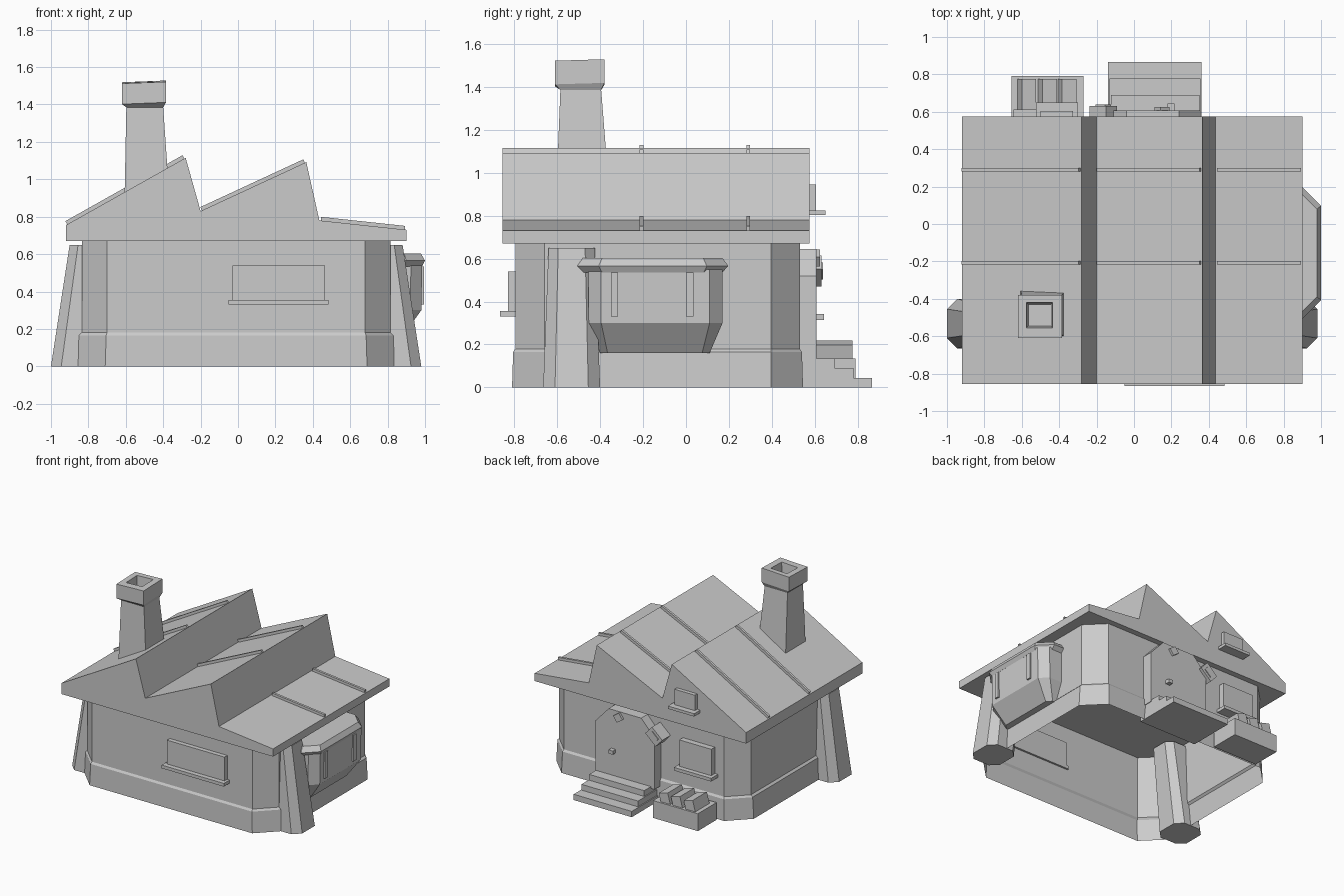
import bpy, bmesh
from math import radians
from mathutils import Vector

cube = bpy.data.objects.get("Cube")
if cube:
    bpy.data.objects.remove(cube, do_unlink=True)

GREY = (0.6, 0.6, 0.6, 1)
clay = bpy.data.materials.new("plain grey")
clay.use_nodes = True
clay.diffuse_color = GREY
clay.node_tree.nodes["Principled BSDF"].inputs["Base Color"].default_value = GREY


def loft(name, rings, start=True, end=True):
    """Skin a stack of matching point rings, with optional end caps."""
    bm = bmesh.new()
    loops = [[bm.verts.new(p) for p in ring] for ring in rings]
    n = len(loops[0])
    for a, b in zip(loops, loops[1:]):
        for i in range(n):
            j = (i + 1) % n
            bm.faces.new((a[i], a[j], b[j], b[i]))
    if start:
        bm.faces.new(loops[0][::-1])
    if end:
        bm.faces.new(loops[-1])
    bmesh.ops.recalc_face_normals(bm, faces=bm.faces)
    mesh = bpy.data.meshes.new(name)
    bm.to_mesh(mesh)
    bm.free()
    mesh.materials.append(clay)
    obj = bpy.data.objects.new(name, mesh)
    bpy.context.scene.collection.objects.link(obj)
    return obj


def rect(x0, x1, y0, y1, z):
    return [(x0, y0, z), (x1, y0, z), (x1, y1, z), (x0, y1, z)]


def octagon(x0, x1, y0, y1, c, z):
    return [(x0 + c, y0, z), (x1 - c, y0, z), (x1, y0 + c, z), (x1, y1 - c, z),
            (x1 - c, y1, z), (x0 + c, y1, z), (x0, y1 - c, z), (x0, y0 + c, z)]


def bay_ring(x1, y0, y1, c, z):
    return [(0.8, y0, z), (x1 - c, y0, z), (x1, y0 + c, z),
            (x1, y1 - c, z), (x1 - c, y1, z), (0.8, y1, z)]


def box(name, x0, x1, y0, y1, z0, z1, turn=0):
    """Box, optionally turned about its own y axis."""
    hx, hy, hz = (x1 - x0) / 2, (y1 - y0) / 2, (z1 - z0) / 2
    obj = loft(name, [rect(-hx, hx, -hy, hy, z) for z in (-hz, hz)])
    obj.location = ((x0 + x1) / 2, (y0 + y1) / 2, (z0 + z1) / 2)
    obj.rotation_euler.y = radians(turn)
    return obj


def extrude_y(name, profile, y0, y1):
    return loft(name, [[(x, y, z) for x, z in profile] for y in (y0, y1)])


# Walls: open shell with cut corners and a wider plinth
loft("walls", [
    octagon(-0.86, 0.84, -0.81, 0.545, 0.15, 0),
    octagon(-0.85, 0.83, -0.805, 0.54, 0.145, 0.165),
    octagon(-0.835, 0.815, -0.795, 0.53, 0.135, 0.18),
    octagon(-0.835, 0.815, -0.795, 0.53, 0.135, 0.68)], start=False, end=False)

# Saw-tooth roof
slopes = [((-0.92, 0.755), (-0.28, 1.115)),
          ((-0.2, 0.83), (0.365, 1.092)),
          ((0.435, 0.78), (0.9, 0.73))]
profile = [(-0.92, 0.67)] + [p for s in slopes for p in s] + [(0.9, 0.67)]
extrude_y("roof", profile, -0.855, 0.575)

# Roof battens
for a, b in slopes:
    a, b = Vector(a), Vector(b)
    run = (b - a).normalized()
    up = Vector((-run.y, run.x)) * 0.02
    a, b = a + run * 0.008, b - run * 0.008
    for y in (-0.207, 0.29):
        extrude_y("roof_batten", [a - up, b - up, b + up, a + up], y - 0.009, y + 0.009)

# Chimney with flared cap and sunken flue
chimney = loft("chimney", [
    rect(-0.607, -0.365, -0.605, -0.355, 0.88),
    rect(-0.597, -0.4, -0.585, -0.395, 1.385),
    rect(-0.62, -0.385, -0.61, -0.38, 1.41),
    rect(-0.62, -0.385, -0.61, -0.38, 1.52),
    rect(-0.575, -0.435, -0.555, -0.42, 1.52),
    rect(-0.565, -0.445, -0.545, -0.43, 1.38)])
for v in chimney.data.vertices:
    if v.co.z > 1.4:
        v.co.z += 0.04 * (v.co.x + 0.5) + 0.03 * (v.co.y + 0.5)

# Leaning buttresses on both sides
for side in (-1, 1):
    rings = [octagon(0.74, 0.99, -0.665, -0.4, 0.055, 0),
             octagon(0.67, 0.89, -0.64, -0.425, 0.045, 0.65)]
    loft("buttress", [[(side * x - 0.01, y, z) for x, y, z in r] for r in rings])

# Bay window with hood, body and tapered underside
loft("bay_body", [
    bay_ring(0.88, -0.4, 0.11, 0.035, 0.16),
    bay_ring(0.98, -0.455, 0.17, 0.06, 0.3),
    bay_ring(0.985, -0.455, 0.17, 0.06, 0.55)])
loft("bay_hood", [
    bay_ring(0.985, -0.475, 0.168, 0.085, 0.535),
    bay_ring(1.0, -0.507, 0.197, 0.1, 0.565),
    bay_ring(0.978, -0.48, 0.17, 0.09, 0.603)])
for y in (-0.333, 0.018):
    box("bay_window_bar", 0.96, 0.994, y - 0.017, y + 0.017, 0.33, 0.535)

# Windows: a plate over a projecting sill
box("front_window", -0.03, 0.465, -0.83, -0.78, 0.35, 0.54)
box("front_window_sill", -0.05, 0.485, -0.867, -0.78, 0.33, 0.355)
box("back_window", -0.62, -0.345, 0.5, 0.575, 0.335, 0.545)
box("back_window_sill", -0.645, -0.325, 0.5, 0.612, 0.315, 0.34)
box("attic_window", -0.5, -0.325, 0.56, 0.605, 0.82, 0.945)
box("attic_window_sill", -0.525, -0.3, 0.56, 0.65, 0.803, 0.825)

# Back door with cut upper corners
extrude_y("door", [(-0.155, 0.12), (0.355, 0.12), (0.355, 0.52),
                   (0.24, 0.645), (-0.04, 0.645), (-0.155, 0.52)], 0.5, 0.608)
box("door_knob", 0.18, 0.217, 0.59, 0.643, 0.315, 0.343)
box("door_top_stone", 0.12, 0.18, 0.58, 0.625, 0.575, 0.63, turn=35)
box("door_side_stone", -0.225, -0.105, 0.5, 0.632, 0.5, 0.585, turn=-42)
box("door_side_stone_face", -0.2, -0.13, 0.6, 0.638, 0.52, 0.565, turn=-42)

# Door steps
for i in range(3):
    box("door_step", -0.14 + i * 0.008, 0.36 - i * 0.005,
        0.5, 0.867 - i * 0.088, 0, 0.045 * (i + 1))

# Rack with three tilted blocks
box("rack", -0.655, -0.27, 0.56, 0.79, 0, 0.135)
for x in (-0.575, -0.465, -0.36):
    box("rack_block", x - 0.04, x + 0.04, 0.6, 0.775, 0.105, 0.21, turn=15)
